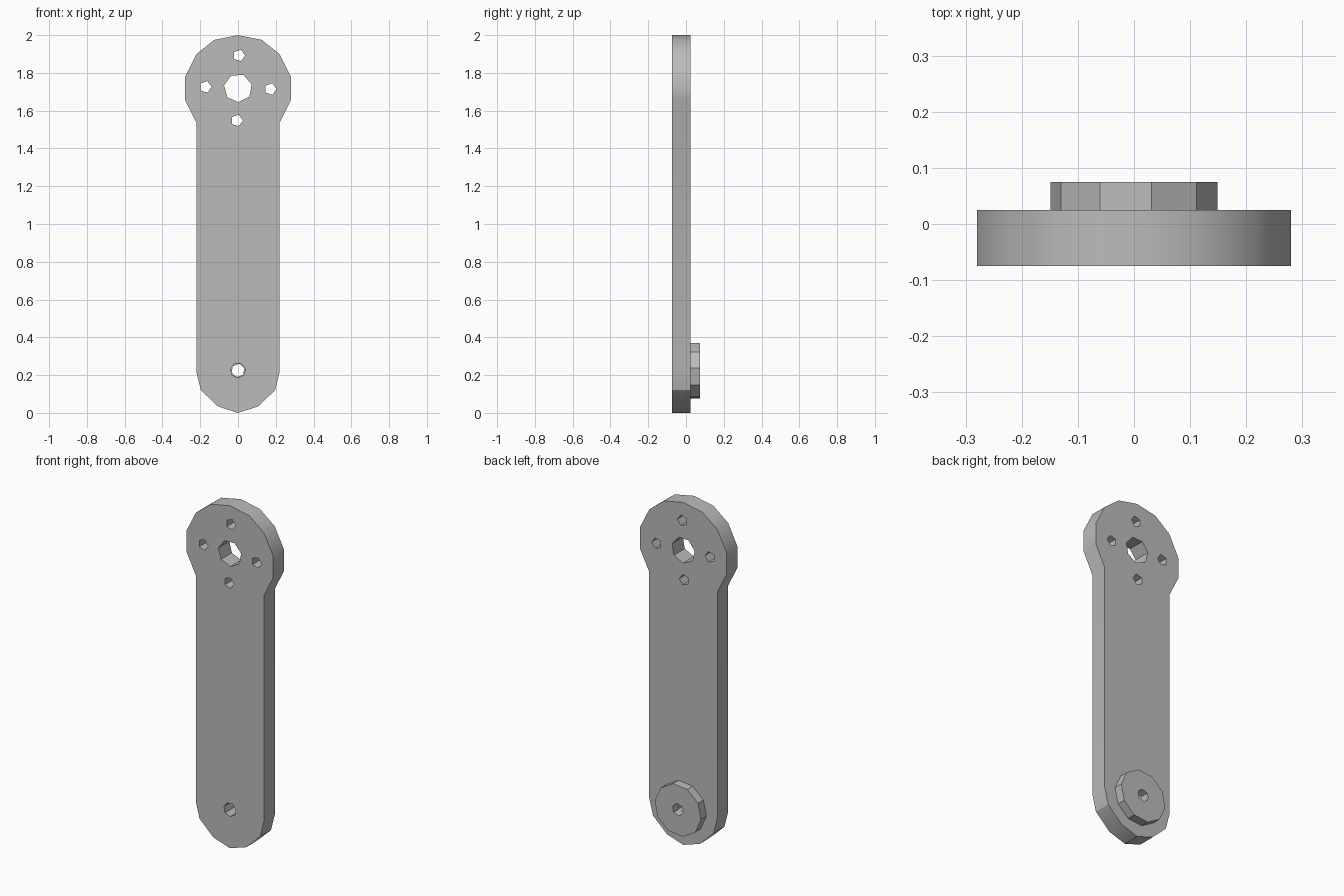
import bpy, bmesh
from math import sin, cos, radians, tau

if "Cube" in bpy.data.objects:
    bpy.data.objects.remove(bpy.data.objects["Cube"], do_unlink=True)

grey = bpy.data.materials.new("plain grey")
grey.use_nodes = True
colour = (0.5, 0.5, 0.5, 1)
grey.diffuse_color = colour
grey.node_tree.nodes["Principled BSDF"].inputs["Base Color"].default_value = colour


def ring(x, z, radius, sides, turn=0):
    """Regular polygon in the XZ plane."""
    angles = [radians(turn) + tau * i / sides for i in range(sides)]
    return [(x + radius * cos(a), z + radius * sin(a)) for a in angles]


def pierced_slab(name, loops, y_front, y_back):
    """Fill an outline with holes and extrude it along Y."""
    bm = bmesh.new()
    for loop in loops:
        verts = [bm.verts.new((x, y_front, z)) for x, z in loop]
        for a, b in zip(verts, verts[1:] + verts[:1]):
            bm.edges.new((a, b))
    bmesh.ops.triangle_fill(bm, edges=bm.edges[:], use_beauty=True, normal=(0, -1, 0))
    result = bmesh.ops.extrude_face_region(bm, geom=bm.faces[:], use_keep_orig=True)
    moved = [g for g in result["geom"] if isinstance(g, bmesh.types.BMVert)]
    bmesh.ops.translate(bm, verts=moved, vec=(0, y_back - y_front, 0))
    bmesh.ops.recalc_face_normals(bm, faces=bm.faces[:])
    mesh = bpy.data.meshes.new(name)
    bm.to_mesh(mesh)
    bm.free()
    mesh.materials.append(grey)
    obj = bpy.data.objects.new(name, mesh)
    bpy.context.collection.objects.link(obj)
    bpy.ops.object.select_all(action="DESELECT")
    obj.select_set(True)
    bpy.context.view_layer.objects.active = obj
    bpy.ops.object.shade_smooth_by_angle(angle=radians(30))
    return obj


# Arm outline: right half from the bottom up, then mirrored
half = [(0.106, 0.034), (0.196, 0.12), (0.22, 0.215), (0.22, 1.535),
        (0.28, 1.655), (0.28, 1.78), (0.22, 1.9), (0.125, 1.975)]
outline = [(0, 0)] + half + [(0, 2)] + [(-x, z) for x, z in reversed(half)]

# Shaft hole, four screw holes around it, and the lower pivot hole
head_z, pivot_z = 1.72, 0.225
holes = [ring(0, head_z, 0.075, 7, -88), ring(0, pivot_z, 0.04, 7, 15)]
for x, z in ring(0, head_z, 0.172, 4, -2):
    holes.append(ring(x, z, 0.032, 5, 0))
pierced_slab("arm_plate", [outline] + holes, -0.075, 0.025)

# Round boss on the back of the lower end
pierced_slab("pivot_boss",
             [ring(0, 0.222, 0.15, 10, 6), ring(0, pivot_z, 0.036, 6, 20)],
             0.025, 0.075)
